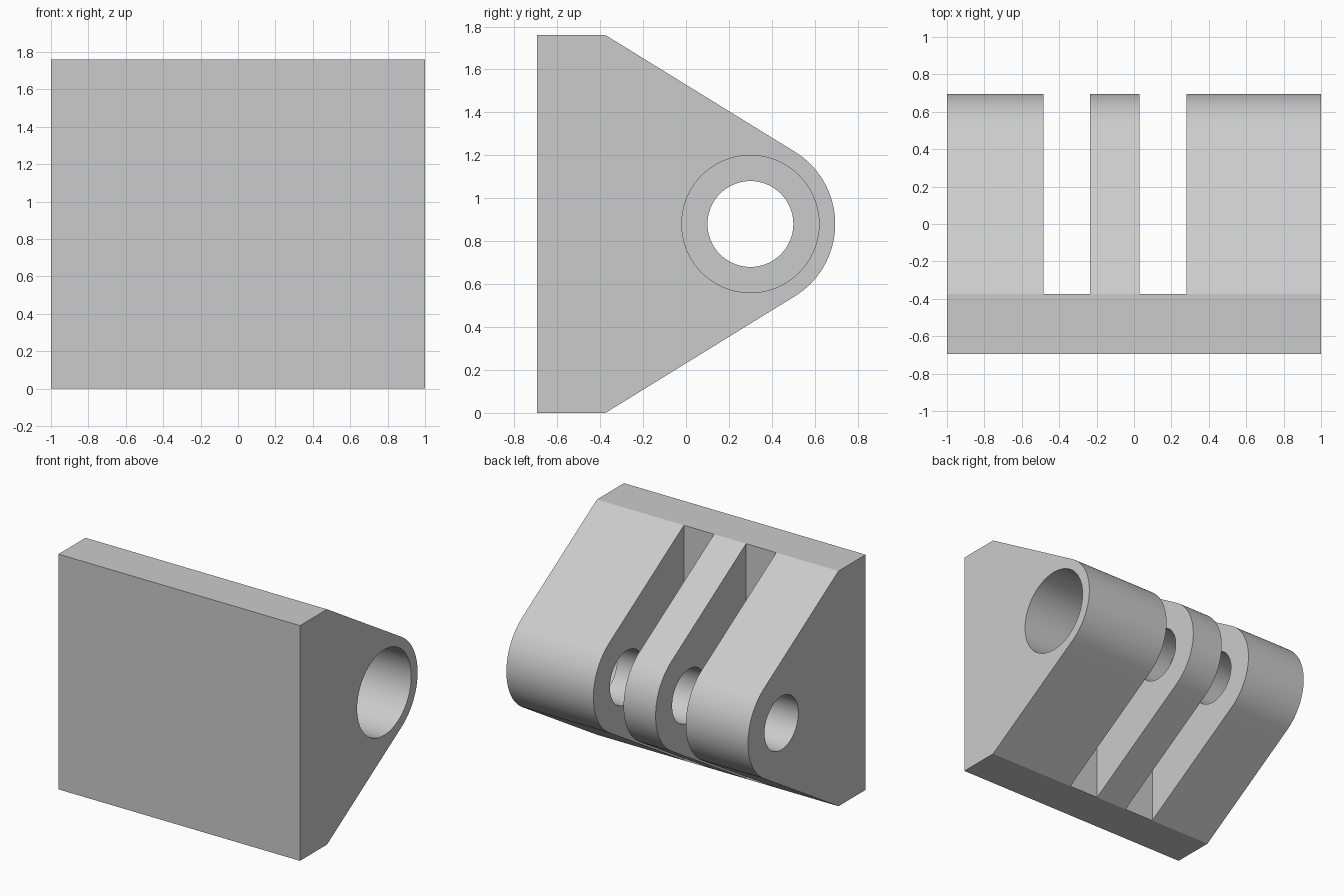
import bpy, bmesh, math

if "Cube" in bpy.data.objects:
    bpy.data.objects.remove(bpy.data.objects["Cube"], do_unlink=True)

FRONT, SHOULDER, HEIGHT = -0.695, -0.375, 1.76
PIN_Y, PIN_Z, TIP_R = 0.30, HEIGHT / 2, 0.395
HOLE_R, BORE_R = 0.20, 0.32

grey = bpy.data.materials.new("light grey")
grey.use_nodes = True
colour = (0.6, 0.6, 0.6, 1)
grey.diffuse_color = colour
grey.node_tree.nodes["Principled BSDF"].inputs["Base Color"].default_value = colour


def prism(name, profile, x0, x1):
    """Extrude a (y, z) profile from x0 to x1."""
    bm = bmesh.new()
    face = bm.faces.new([bm.verts.new((x0, y, z)) for y, z in profile])
    ext = bmesh.ops.extrude_face_region(bm, geom=[face])["geom"]
    for v in ext:
        if isinstance(v, bmesh.types.BMVert):
            v.co.x = x1
    bmesh.ops.recalc_face_normals(bm, faces=bm.faces)
    mesh = bpy.data.meshes.new(name)
    bm.to_mesh(mesh)
    bm.free()
    mesh.materials.append(grey)
    obj = bpy.data.objects.new(name, mesh)
    bpy.context.collection.objects.link(obj)
    return obj


def arc(radius, start, end, steps):
    """Points around the pin axis."""
    angles = [start + (end - start) * i / steps for i in range(steps + 1)]
    return [(PIN_Y + radius * math.cos(a), PIN_Z + radius * math.sin(a)) for a in angles]


def circle(radius):
    return arc(radius, 0, math.tau, 72)[:-1]


# Body: plate tapering tangentially to a rounded tip
dy, dz = SHOULDER - PIN_Y, HEIGHT - PIN_Z
tangent = math.atan2(dz, dy) - math.acos(TIP_R / math.hypot(dy, dz))
profile = [(SHOULDER, 0), *arc(TIP_R, -tangent, tangent, 40),
           (SHOULDER, HEIGHT), (FRONT, HEIGHT), (FRONT, 0)]
body = prism("hinge_bracket", profile, -1, 1)

# Cutters: two slots, the pin hole and the wide bore on the left end
slot = [(SHOULDER, -0.2), (1, -0.2), (1, 2), (SHOULDER, 2)]
cutters = [prism("slot_cutter_right", slot, -0.485, -0.235),
           prism("slot_cutter_left", slot, 0.03, 0.28),
           prism("pin_hole_cutter", circle(HOLE_R), -1.2, 1.2),
           prism("bore_cutter", circle(BORE_R), 0.5, 1.2)]
for cutter in cutters:
    cutter.hide_render = True
    mod = body.modifiers.new(cutter.name, "BOOLEAN")
    mod.operation = "DIFFERENCE"
    mod.solver = "EXACT"
    mod.object = cutter

# Bake the cuts and discard the cutters
bpy.context.view_layer.update()
result = bpy.data.meshes.new_from_object(
    body.evaluated_get(bpy.context.evaluated_depsgraph_get()))
body.modifiers.clear()
body.data = result
for cutter in cutters:
    bpy.data.objects.remove(cutter, do_unlink=True)

# Smooth curved walls, keep corners crisp
bpy.ops.object.select_all(action="DESELECT")
body.select_set(True)
bpy.context.view_layer.objects.active = body
bpy.ops.object.shade_smooth_by_angle(angle=math.radians(30))
